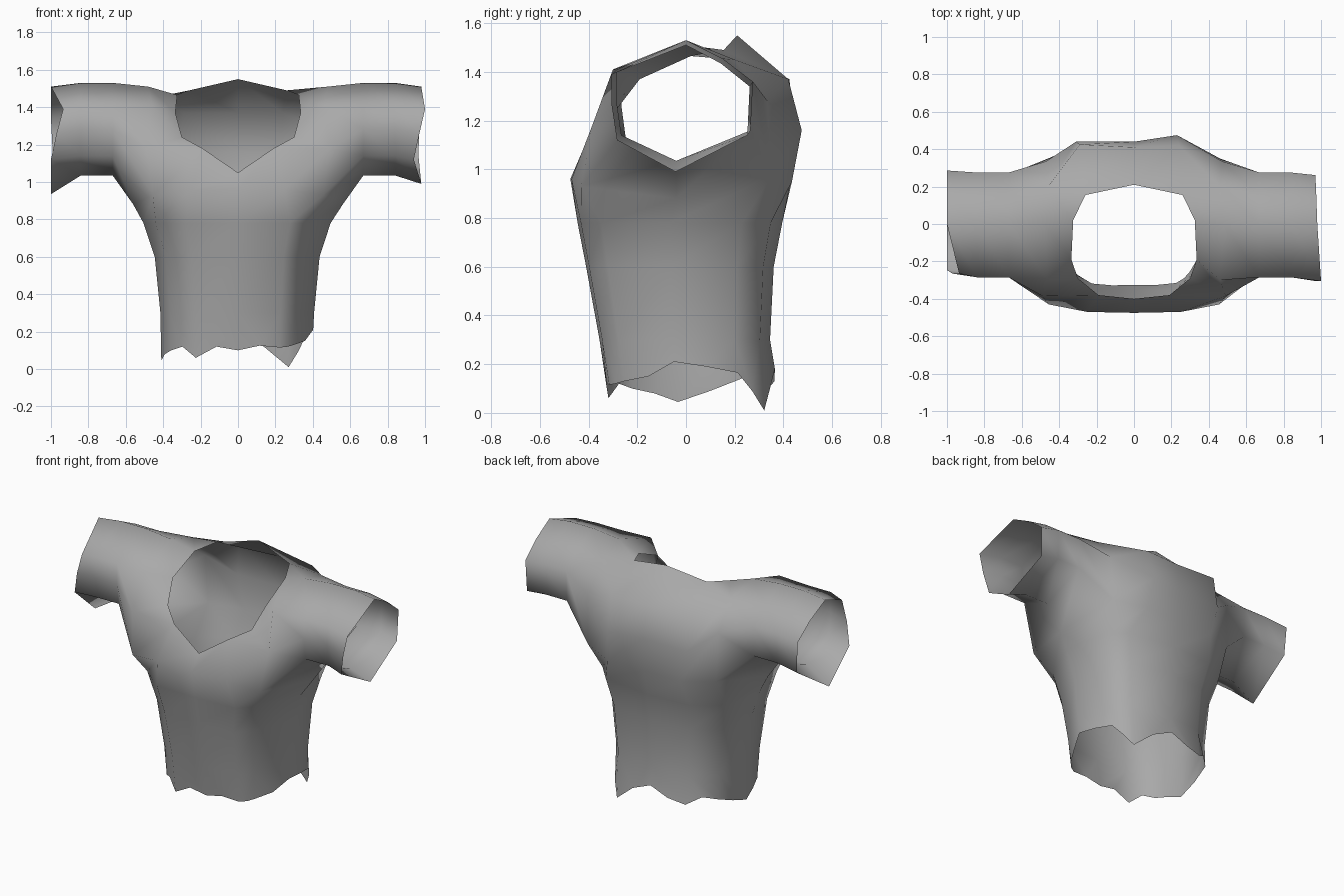
import bpy, bmesh
from mathutils import Vector

default_cube = bpy.data.objects.get("Cube")
if default_cube:
    bpy.data.objects.remove(default_cube, do_unlink=True)

# Plain grey cloth
cloth = bpy.data.materials.new("grey_cloth")
cloth.use_nodes = True
cloth_colour = (0.4, 0.4, 0.4, 1)
cloth.diffuse_color = cloth_colour
cloth.node_tree.nodes["Principled BSDF"].inputs["Base Color"].default_value = cloth_colour

# Half cross-section of the body, centre front round the side to centre back.
# The cloth hangs a little differently on each side (1 = left, -1 = right).
ACROSS = {1: (0, .55, .73, .98, .87, .66, 0), -1: (0, .55, .87, 1, .95, .58, 0)}
DEPTH = {1: (-1, -.97, -.78, -.15, .58, .88, 1), -1: (-1, -.98, -.68, -.1, .62, .95, 1)}

# Torn hem heights, centre front to centre back, for each side
HEM = {
    1: (.10, .125, .115, .12, .13, .15, .21, .19, .165, .09, .01, .12, .18),
    -1: (.10, .12, .06, .12, .10, .08, .045, .09, .14, .16, .11, .13, .18),
}

# Body rings: height, half width, front depth, back depth
RINGS = ((.3, .415, .355, .345), (.6, .445, .41, .36), (.78, .505, .445, .395))

# Chest line, neckline and armhole of one half
CHEST = ((0, -.475, .96), (.25, -.47, .96), (.455, -.43, .93), (.56, -.04, .88),
         (.46, .35, .97), (.26, .435, .95), (0, .43, .95))
NECK = ((0, -.40, 1.05), (.19, -.38, 1.18), (.30, -.29, 1.24), (.335, -.19, 1.37),
        (.325, .02, 1.465), (.26, .155, 1.49), (0, .21, 1.55))
ARMHOLE = ((.49, -.385, 1.18), (.46, -.30, 1.41), (.48, 0, 1.51),
           (.46, .2, 1.45), (.47, .335, 1.28))

# Upper back, from the shoulder blade to the centre
BACK_LOW = {1: ((.23, .475, 1.16), (0, .44, 1.16)), -1: ((.31, .44, 1.16), (0, .44, 1.16))}
BACK_HIGH = {1: ((.24, .42, 1.37), (0, .41, 1.37)), -1: ((.29, .425, 1.37), (0, .41, 1.37))}

# Sleeve section (y, z), from the underside round the front and over the top
SLEEVE = ((-.04, 1.035), (-.265, 1.14), (-.285, 1.28), (-.285, 1.41),
          (0, 1.53), (.15, 1.455), (.275, 1.36), (.265, 1.16))
CUFF_X = {
    1: (.98, .94, .97, 1.0, .98, .975, .97, .965),
    -1: (1.0, 1.0, .97, .935, 1.0, 1.0, 1.0, .99),
}
CUFF_DROP = {1: .045, -1: .10}
CUFF_FRONT = {1: 1.07, -1: .93}
CUFF_BACK = {1: .95, -1: 1.04}


def body_ring(side, width, front, back):
    return [(a * width, d * (front if d < 0 else back))
            for a, d in zip(ACROSS[side], DEPTH[side])]


def build_half(bm, side):
    def verts(points):
        return [bm.verts.new((side * p[0], p[1], p[2])) for p in points]

    def face(*corners):
        bm.faces.new(corners if side > 0 else corners[::-1])

    def bridge(lower, upper):
        for i in range(len(lower) - 1):
            face(lower[i], lower[i + 1], upper[i + 1], upper[i])

    # Ragged hem with an extra point between each pair of columns
    outline = [Vector(p) for p in body_ring(side, .41, .325, .365)]
    ragged = []
    for i, p in enumerate(outline):
        ragged.append(p)
        if i < len(outline) - 1:
            ragged.append((p + outline[i + 1]) * .51)
    hem = verts([(p.x, p.y, z) for p, z in zip(ragged, HEM[side])])

    # Body from hem to chest
    rows = [verts([(x, y, z) for x, y in body_ring(side, w, f, b)]) for z, w, f, b in RINGS]
    chest = verts(CHEST)
    rows.append(chest)
    for i in range(len(outline) - 1):
        face(hem[2 * i], hem[2 * i + 1], hem[2 * i + 2], rows[0][i + 1], rows[0][i])
    for lower, upper in zip(rows, rows[1:]):
        bridge(lower, upper)

    # Upper front, shoulder and upper back around the neckline
    neck, arm = verts(NECK), verts(ARMHOLE)
    low, high = verts(BACK_LOW[side]), verts(BACK_HIGH[side])
    bridge(chest[:2], neck[:2])
    face(chest[1], chest[2], arm[0], neck[1])
    face(neck[1], arm[0], neck[2])
    bridge(arm[:4], neck[2:6])
    face(arm[3], high[0], neck[5])
    bridge(high, neck[5:])
    face(arm[4], low[0], high[0], arm[3])
    bridge(low, high)
    face(chest[4], chest[5], low[0], arm[4])
    bridge(chest[5:], low)

    # Sleeve flowing out of the armhole to a torn cuff
    loops = [[chest[3], chest[2], *arm, chest[4]]]
    for x in (.67, .84):
        loops.append(verts([(x, y, z) for y, z in SLEEVE]))
    cuff = []
    for i, (x, (y, z)) in enumerate(zip(CUFF_X[side], SLEEVE)):
        spread = CUFF_FRONT[side] if y < 0 else CUFF_BACK[side]
        cuff.append((x, y * spread, z - (CUFF_DROP[side] if i == 0 else .02)))
    loops.append(verts(cuff))
    for inner, outer in zip(loops, loops[1:]):
        bridge(outer + outer[:1], inner + inner[:1])


# Join both halves along the centre line
bm = bmesh.new()
for side in (1, -1):
    build_half(bm, side)
bmesh.ops.remove_doubles(bm, verts=bm.verts, dist=.0005)
bmesh.ops.recalc_face_normals(bm, faces=bm.faces)
front_face = min(bm.faces, key=lambda f: f.calc_center_median().y)
if front_face.normal.y > 0:
    bmesh.ops.reverse_faces(bm, faces=bm.faces)
for f in bm.faces:
    f.smooth = True

mesh = bpy.data.meshes.new("torn_shirt")
bm.to_mesh(mesh)
bm.free()
mesh.materials.append(cloth)
shirt = bpy.data.objects.new("torn_shirt", mesh)
bpy.context.collection.objects.link(shirt)
